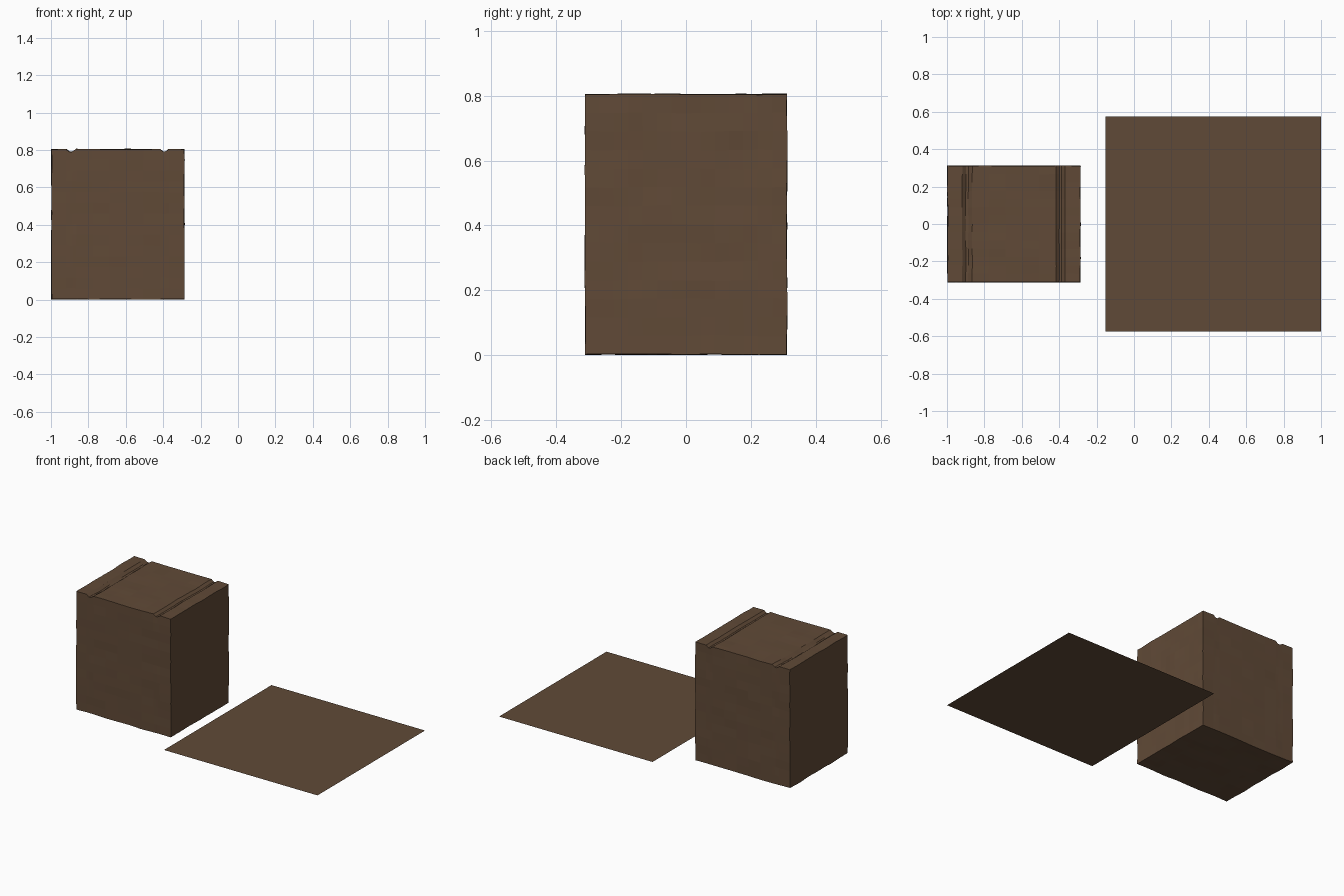
import bpy, bmesh
from mathutils import Vector, noise

if "Cube" in bpy.data.objects:
    bpy.data.objects.remove(bpy.data.objects["Cube"])

# One weathered brown wood for everything
wood = bpy.data.materials.new("brown_wood")
wood.diffuse_color = (0.118, 0.068, 0.038, 1)
wood.use_nodes = True
wood.node_tree.nodes["Principled BSDF"].inputs["Base Color"].default_value = wood.diffuse_color

X0, X1, HALF_Y, Z0, Z1 = -0.997, -0.287, 0.311, 0.006, 0.808
GROOVES = ((-0.892, 0.027), (-0.393, 0.024))   # centre, half width
DEPTH = 0.014


def finish(name, bm):
    mesh = bpy.data.meshes.new(name)
    bm.to_mesh(mesh)
    bm.free()
    mesh.materials.append(wood)
    obj = bpy.data.objects.new(name, mesh)
    bpy.context.collection.objects.link(obj)
    return obj


def slice_at(bm, axis, values):
    n = Vector((0, 0, 0))
    n[axis] = 1
    for v in values:
        geom = bm.verts[:] + bm.edges[:] + bm.faces[:]
        bmesh.ops.bisect_plane(bm, geom=geom, plane_co=n * v, plane_no=n)


def steps(a, b, n):
    return [a + (b - a) * i / n for i in range(1, n)]


# Wooden block: a box cut into strips
bm = bmesh.new()
bmesh.ops.create_cube(bm, size=1)
for v in bm.verts:
    v.co = ((X0 + X1) / 2 + v.co.x * (X1 - X0), v.co.y * 2 * HALF_Y,
            (Z0 + Z1) / 2 + v.co.z * (Z1 - Z0))
cuts = [c + s * w for c, w in GROOVES for s in (-1, -0.25, 0.25, 1)]
slice_at(bm, 0, cuts + steps(-0.865, -0.417, 5))
slice_at(bm, 1, steps(-HALF_Y, HALF_Y, 14))
slice_at(bm, 2, steps(Z0, Z1, 14))

# Press the two plank grooves into the top and wobble the worn surfaces
for v in bm.verts:
    p = v.co.copy()
    if p.z > Z1 - 1e-4:
        for c, w in GROOVES:
            if abs(p.x - c) < w * 0.5:
                v.co.z -= DEPTH
    wobble = noise.noise_vector(p * 9)
    v.co += Vector((wobble.x * 0.004, wobble.y * 0.003, wobble.z * 0.004))
low = min(v.co.z for v in bm.verts)
for v in bm.verts:
    v.co.z -= low
bmesh.ops.recalc_face_normals(bm, faces=bm.faces)
block = finish("wooden_block", bm)
for poly in block.data.polygons:
    poly.use_smooth = False

# Flat square sheet lying beside the block
bm = bmesh.new()
bmesh.ops.create_grid(bm, x_segments=1, y_segments=1, size=0.576)
for v in bm.verts:
    v.co += Vector((0.424, 0, 0.055))
finish("flat_sheet", bm)
